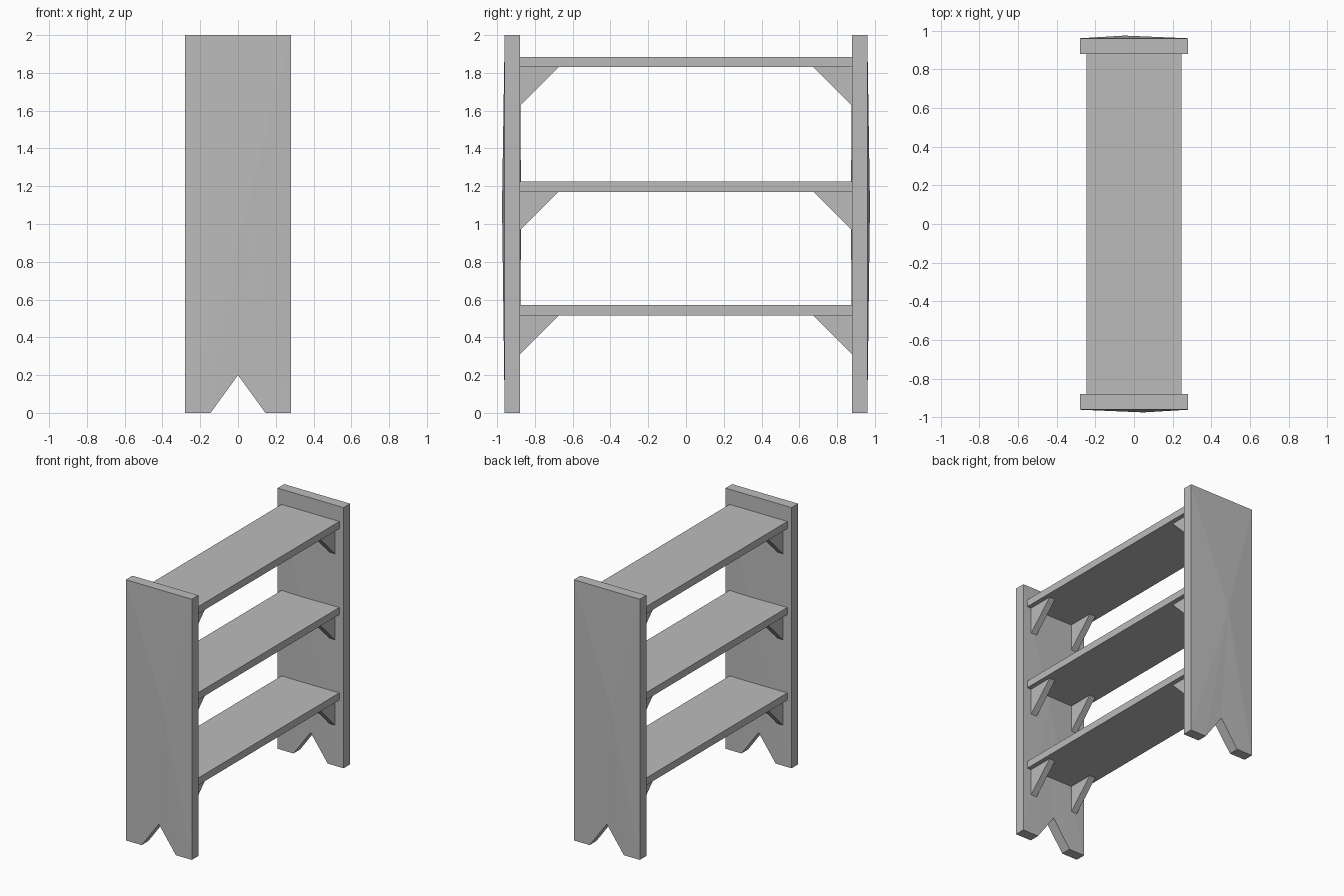
import bpy
import bmesh
from mathutils import Matrix, Vector

cube = bpy.data.objects.get("Cube")
if cube:
    bpy.data.objects.remove(cube)

# One plain grey finish for the whole shelf unit
grey = bpy.data.materials.new("plain_grey")
grey.use_nodes = True
COLOUR = (0.5, 0.5, 0.5, 1)
grey.diffuse_color = COLOUR
grey.node_tree.nodes["Principled BSDF"].inputs["Base Color"].default_value = COLOUR


def finish(name, bm):
    bmesh.ops.recalc_face_normals(bm, faces=bm.faces)
    mesh = bpy.data.meshes.new(name)
    bm.to_mesh(mesh)
    bm.free()
    mesh.materials.append(grey)
    obj = bpy.data.objects.new(name, mesh)
    bpy.context.collection.objects.link(obj)
    return obj


def extrude(bm, points, direction):
    """Extrude a flat outline and return its two end faces."""
    base = bm.faces.new([bm.verts.new(p) for p in points])
    ret = bmesh.ops.extrude_face_region(bm, geom=[base], use_keep_orig=True)
    verts = [g for g in ret["geom"] if isinstance(g, bmesh.types.BMVert)]
    end = [g for g in ret["geom"] if isinstance(g, bmesh.types.BMFace)][0]
    bmesh.ops.translate(bm, verts=verts, vec=direction)
    return base, end


HALF_LENGTH = 0.88
OUTER = 0.96
SHELF_TOPS = (0.57, 1.225, 1.885)
THICK = 0.055
outline = [(-0.28, 0), (-0.145, 0), (0, 0.2), (0.145, 0),
           (0.28, 0), (0.28, 2), (-0.28, 2)]

# End panels with notched feet and slightly warped faces
for name, turn in (("front_panel", 0), ("back_panel", 3.14159265)):
    bm = bmesh.new()
    faces = extrude(bm, [(x, -OUTER, z) for x, z in outline],
                    (0, OUTER - HALF_LENGTH, 0))
    for face, y in zip(faces, (-0.974, -0.873)):
        peak = bmesh.ops.poke(bm, faces=[face])["verts"][0]
        peak.co = Vector((0.05, y, 1.1))
    bm.transform(Matrix.Rotation(turn, 4, "Z"))
    finish(name, bm)

# Shelves, each with a pair of triangular braces at both ends
for level, top in zip(("lower", "middle", "upper"), SHELF_TOPS):
    bm = bmesh.new()
    bmesh.ops.create_cube(bm, size=1)
    bmesh.ops.scale(bm, verts=bm.verts, vec=(0.49, 2 * HALF_LENGTH, THICK))
    bmesh.ops.translate(bm, verts=bm.verts, vec=(0, 0, top - THICK / 2))
    finish(level + "_shelf", bm)

    under = top - THICK
    for end, side in (("front", -1), ("back", 1)):
        wall = side * HALF_LENGTH
        for hand, x in (("left", 0.16), ("right", -0.21)):
            bm = bmesh.new()
            extrude(bm, [(x, wall, under), (x, wall - side * 0.205, under),
                         (x, wall, under - 0.205)], (0.05, 0, 0))
            finish(f"{level}_{end}_{hand}_brace", bm)
